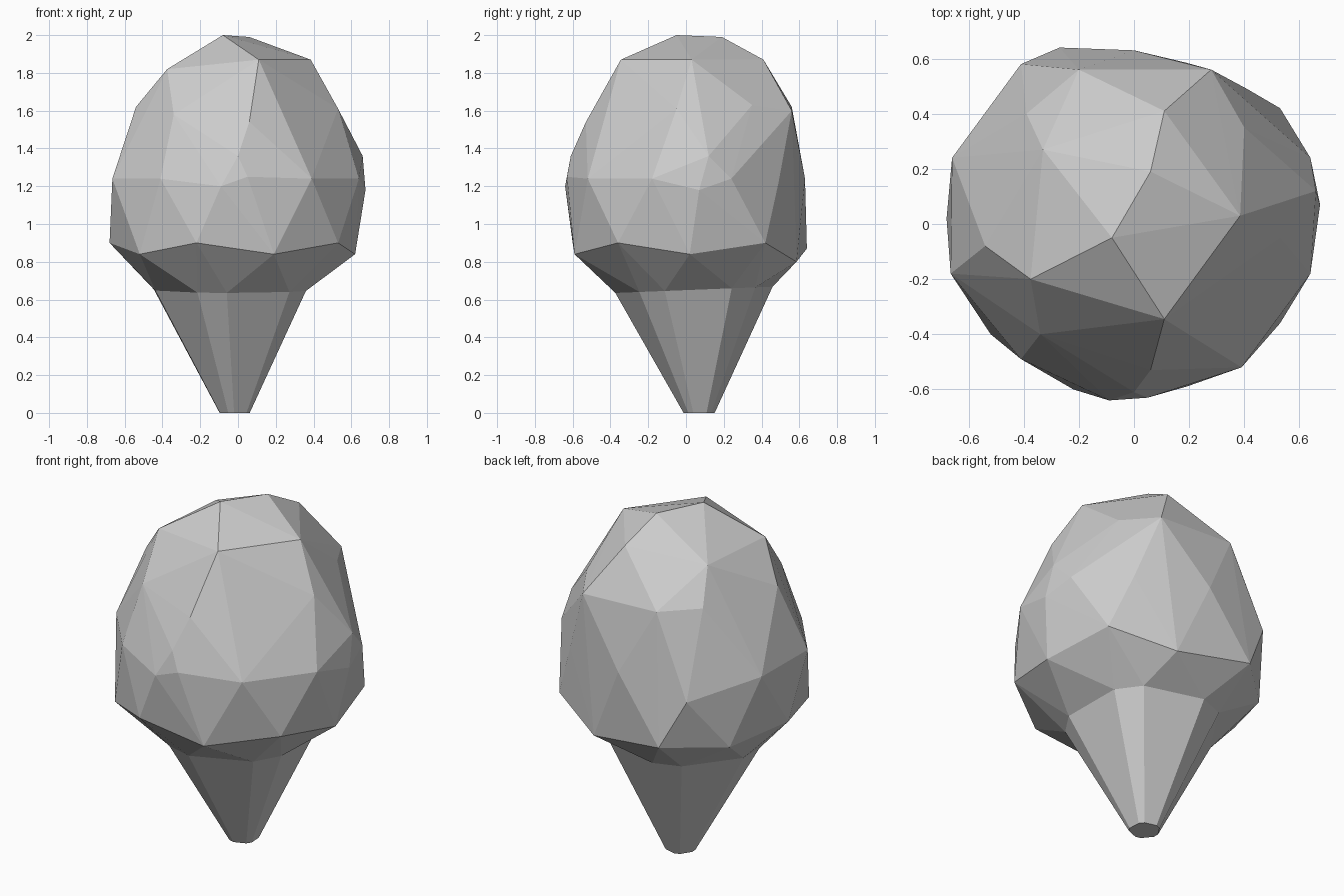
import bpy, bmesh
from math import cos, sin, radians

if "Cube" in bpy.data.objects:
    bpy.data.objects.remove(bpy.data.objects["Cube"])


def add_object(name, bm):
    bmesh.ops.recalc_face_normals(bm, faces=bm.faces[:])
    mesh = bpy.data.meshes.new(name)
    bm.to_mesh(mesh)
    bm.free()
    obj = bpy.data.objects.new(name, mesh)
    bpy.context.collection.objects.link(obj)
    return obj


def trunk_ring(cx, cy, r, z, tilt):
    # five narrow and five wide sides
    pts = []
    for i in range(5):
        for half in (-11, 11):
            a = radians(-105 + 72 * i + half)
            x, y = cx + r * cos(a), cy + r * sin(a)
            pts.append((x, y, z + tilt * y))
    return pts


top_ring = trunk_ring(-0.03, 0.045, 0.42, 0.65, 0.04)
foot_ring = trunk_ring(-0.015, 0.07, 0.083, 0.0, 0.0)

# Trunk: tapered, open at the crown
bm = bmesh.new()
upper = [bm.verts.new(p) for p in top_ring]
lower = [bm.verts.new(p) for p in foot_ring]
for i in range(10):
    j = (i + 1) % 10
    bm.faces.new((lower[i], lower[j], upper[j], upper[i]))
bm.faces.new(lower[::-1])
add_object("trunk", bm)

# Crown: faceted boulder-like foliage, wrapped around a few rings of points
low = [(0.19, -0.59, 0.84), (0.53, -0.36, 0.90), (0.62, 0.02, 0.84),
       (0.53, 0.42, 0.90), (0.19, 0.585, 0.80), (-0.27, 0.64, 0.87),
       (-0.55, 0.38, 0.85), (-0.68, 0.02, 0.90), (-0.52, -0.40, 0.84),
       (-0.22, -0.60, 0.90)]
middle = [(-0.09, -0.64, 1.20), (0.05, -0.63, 1.25), (0.39, -0.52, 1.24),
          (0.64, -0.18, 1.24), (0.675, 0.07, 1.18), (0.66, 0.12, 1.36),
          (0.64, 0.24, 1.24), (0.41, 0.49, 1.22), (0.0, 0.63, 1.24),
          (-0.41, 0.58, 1.15), (-0.66, 0.24, 1.24), (-0.665, -0.18, 1.24),
          (-0.41, -0.49, 1.24), (0.0, -0.61, 1.36)]
high = [(0.06, -0.53, 1.54), (0.53, -0.05, 1.61), (0.40, 0.35, 1.63),
        (0.28, 0.56, 1.60), (-0.20, 0.56, 1.62), (-0.39, 0.40, 1.63),
        (-0.54, -0.08, 1.62), (-0.34, -0.40, 1.58)]
top = [(0.11, -0.345, 1.87), (0.385, 0.03, 1.87), (0.11, 0.41, 1.87),
       (-0.33, 0.27, 1.82), (-0.375, -0.20, 1.82),
       (-0.08, -0.05, 2.0), (0.06, 0.19, 1.99)]

bm = bmesh.new()
for p in top_ring + low + middle + high + top:
    bm.verts.new(p)
hull = bmesh.ops.convex_hull(bm, input=bm.verts[:])
spare = {v for v in hull["geom_interior"] + hull["geom_unused"]
         if isinstance(v, bmesh.types.BMVert)}
bmesh.ops.delete(bm, geom=list(spare), context='VERTS')
hidden = [f for f in bm.faces if all(v.co.z < 0.7 for v in f.verts)]
bmesh.ops.delete(bm, geom=hidden, context='FACES')
add_object("crown", bm)
